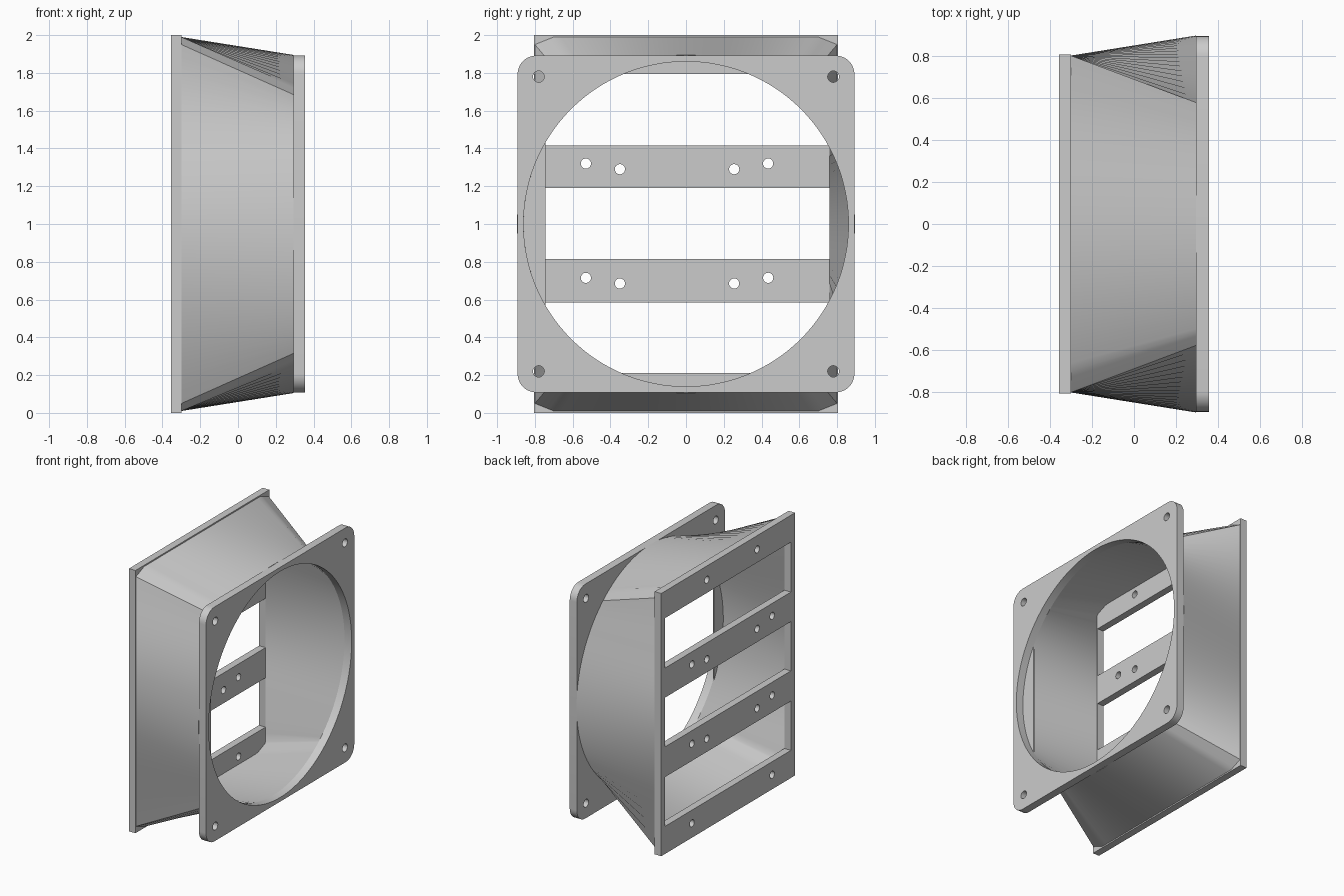
import bpy
import bmesh
from math import atan2, cos, pi, sin
from mathutils import Matrix

cube = bpy.data.objects.get("Cube")
if cube:
    bpy.data.objects.remove(cube, do_unlink=True)

grey = bpy.data.materials.new("plain grey")
grey.use_nodes = True
COLOUR = (0.6, 0.6, 0.6, 1)
grey.diffuse_color = COLOUR
grey.node_tree.nodes["Principled BSDF"].inputs["Base Color"].default_value = COLOUR

MID = 1.0            # height of the duct axis
BACK, FRONT = -0.30, 0.295
BORE = 0.86          # inner radius of the round opening


def add_object(name, mesh):
    obj = bpy.data.objects.new(name, mesh)
    bpy.context.collection.objects.link(obj)
    mesh.materials.clear()
    mesh.materials.append(grey)
    bpy.ops.object.select_all(action='DESELECT')
    obj.select_set(True)
    bpy.context.view_layer.objects.active = obj
    bpy.ops.object.shade_smooth_by_angle(angle=0.5)
    return obj


def circle(y, z, r, n=24):
    return [(y + r * cos(2 * pi * i / n), z + r * sin(2 * pi * i / n)) for i in range(n)]


def rectangle(y0, y1, z0, z1):
    return [(y0, z0), (y1, z0), (y1, z1), (y0, z1)]


def rounded_square(half, r, n=8):
    pts = []
    for q, (sy, sz) in enumerate([(1, 1), (-1, 1), (-1, -1), (1, -1)]):
        for i in range(n + 1):
            a = (q + i / n) * pi / 2
            pts.append((sy * (half - r) + r * cos(a), MID + sz * (half - r) + r * sin(a)))
    return pts


def plate(name, loops, x0, x1):
    """Flat sheet in the YZ plane: first loop is the outline, the rest are holes."""
    curve = bpy.data.curves.new(name, 'CURVE')
    curve.dimensions = '2D'
    curve.fill_mode = 'BOTH'
    curve.extrude = (x1 - x0) / 2
    for pts in loops:
        spline = curve.splines.new('POLY')
        spline.points.add(len(pts) - 1)
        for p, (y, z) in zip(spline.points, pts):
            p.co = (y, z, 0, 1)
        spline.use_cyclic_u = True
    temp = bpy.data.objects.new(name + "_outline", curve)
    bpy.context.collection.objects.link(temp)
    deps = bpy.context.evaluated_depsgraph_get()
    mesh = bpy.data.meshes.new_from_object(temp.evaluated_get(deps))
    bpy.data.objects.remove(temp, do_unlink=True)
    # local x, y, z become world y, z, x
    mesh.transform(Matrix(((0, 0, 1, (x0 + x1) / 2), (1, 0, 0, 0),
                           (0, 1, 0, 0), (0, 0, 0, 1))))
    bm = bmesh.new()
    bm.from_mesh(mesh)
    bmesh.ops.remove_doubles(bm, verts=bm.verts, dist=0.0001)
    bmesh.ops.recalc_face_normals(bm, faces=bm.faces)
    bm.to_mesh(mesh)
    bm.free()
    mesh.name = name
    return add_object(name, mesh)


# Front flange: rounded square with round opening and corner screw holes
corner = 0.78
holes = [circle(sy * corner, MID + sz * corner, 0.03) for sy in (-1, 1) for sz in (-1, 1)]
plate("front_flange", [rounded_square(0.892, 0.1), circle(0, MID, BORE, 128)] + holes,
      FRONT, 0.355)

# Rear frame: three windows, two cross bars and mounting holes
PITCH = 0.605
windows = [rectangle(-0.755, 0.76, z0, z1)
           for z0, z1 in ((0.21, 0.585), (0.815, 1.19), (1.415, 1.795))]
upper_row, lower_row = (-0.53, 0.435), (-0.35, 0.255)
screws = []
for k in range(3):
    screws += [circle(y, 0.11 + k * PITCH, 0.027) for y in upper_row]
    screws += [circle(y, 0.685 + k * PITCH, 0.027) for y in lower_row]
plate("rear_frame", [rectangle(-0.805, 0.805, 0, 2)] + windows + screws, -0.355, BACK)

# Thin web closing one side of the round opening behind the flange
half = atan2(0.43, 0.745)
segment = [(-BORE * cos(a), MID + BORE * sin(a))
           for a in (half * (i / 12 - 1) for i in range(25))]
plate("side_web", [segment], FRONT - 0.008, FRONT)

# Transition duct: chamfered rectangle at the back to circle at the front
CUT_Y, CUT_Z = 0.1, 0.04


def chamfered(a, hy, hz):
    """Distance from the axis to a chamfered rectangle at angle a."""
    c, s = max(abs(cos(a)), 1e-6), max(abs(sin(a)), 1e-6)
    k = CUT_Z * hy + CUT_Y * hz - CUT_Y * CUT_Z
    return min(hy / c, hz / s, k / (CUT_Z * c + CUT_Y * s))


HY, HZ = 0.80, 0.99
angles = [2 * pi * i / 128 for i in range(128)]
for sy in (-1, 1):
    for sz in (-1, 1):
        angles += [atan2(sz * HZ, sy * (HY - CUT_Y)) % (2 * pi),
                   atan2(sz * (HZ - CUT_Z), sy * HY) % (2 * pi)]
angles.sort()

bm = bmesh.new()
sections = [(BACK, lambda a: chamfered(a, HY, HZ)),
            (FRONT, lambda a: 0.895),
            (FRONT, lambda a: BORE),
            (BACK, lambda a: chamfered(a, HY - 0.04, HZ - 0.04))]
rings = [[bm.verts.new((x, r(a) * cos(a), MID + r(a) * sin(a))) for a in angles]
         for x, r in sections]
count = len(angles)
for j in range(4):
    here, there = rings[j], rings[(j + 1) % 4]
    for i in range(count):
        n = (i + 1) % count
        bm.faces.new((here[i], here[n], there[n], there[i]))
bmesh.ops.recalc_face_normals(bm, faces=bm.faces)
duct_mesh = bpy.data.meshes.new("transition_duct")
bm.to_mesh(duct_mesh)
bm.free()
add_object("transition_duct", duct_mesh)
